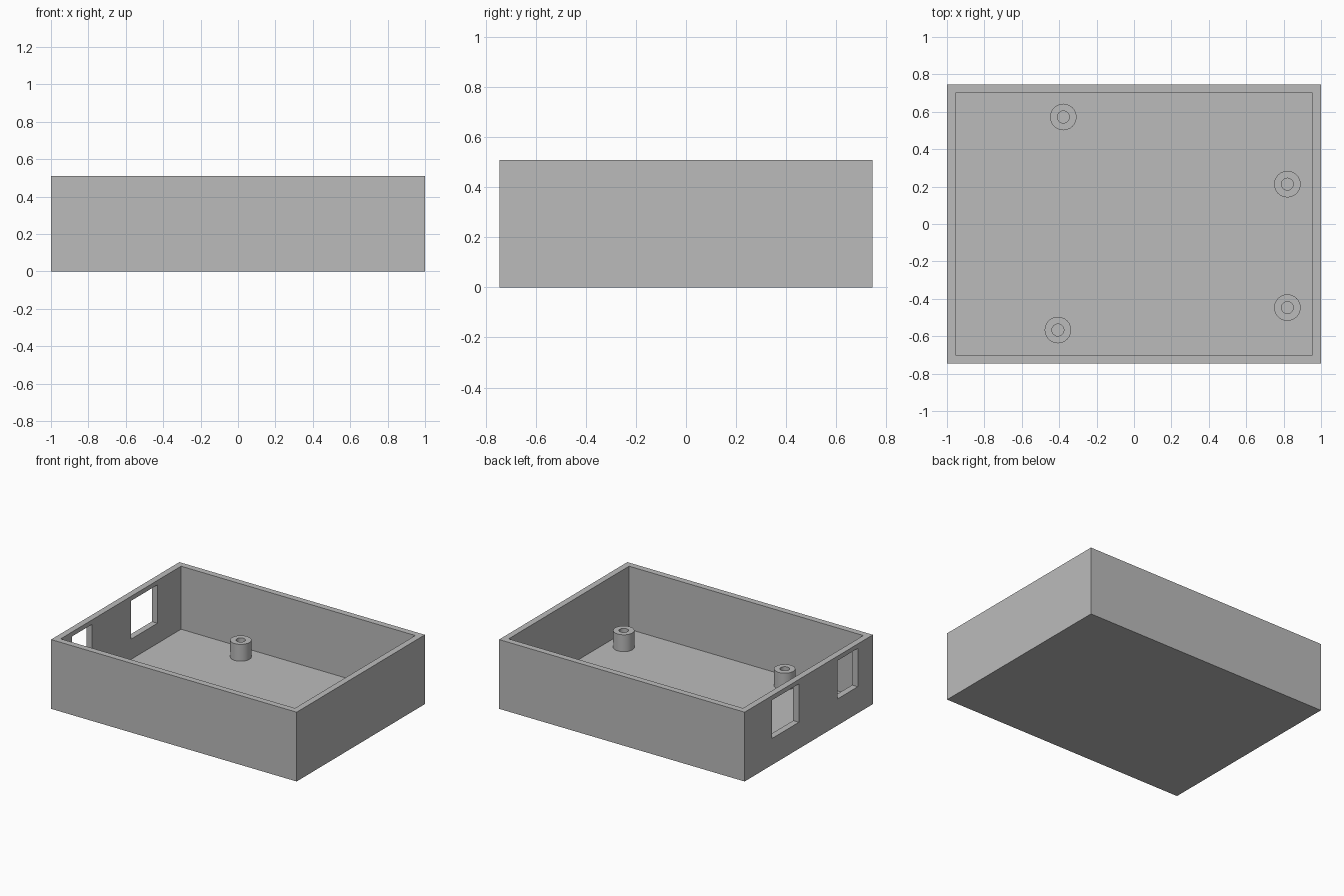
import bpy
import bmesh
from mathutils import Matrix, Vector

cube = bpy.data.objects.get("Cube")
if cube:
    bpy.data.objects.remove(cube, do_unlink=True)

WIDTH, DEPTH, HEIGHT = 2.0, 1.492, 0.51
WALL = 0.046
BOSS_TOP, BOSS_RADIUS, HOLE_RADIUS = 0.17, 0.071, 0.032

grey = bpy.data.materials.new("plain_grey")
grey.use_nodes = True
colour = (0.5, 0.5, 0.5, 1)
grey.diffuse_color = colour
grey.node_tree.nodes["Principled BSDF"].inputs["Base Color"].default_value = colour


def add_object(name, bm):
    bmesh.ops.recalc_face_normals(bm, faces=bm.faces)
    mesh = bpy.data.meshes.new(name)
    bm.to_mesh(mesh)
    bm.free()
    mesh.materials.append(grey)
    obj = bpy.data.objects.new(name, mesh)
    bpy.context.collection.objects.link(obj)
    return obj


def box(size, centre):
    bm = bmesh.new()
    matrix = Matrix.Translation(centre) @ Matrix.Diagonal((*size, 1))
    bmesh.ops.create_cube(bm, size=1, matrix=matrix)
    return bm


def activate(obj):
    bpy.ops.object.select_all(action="DESELECT")
    obj.select_set(True)
    bpy.context.view_layer.objects.active = obj


# Open tray: inset the top face for the rim, then sink it to the floor
bm = box((WIDTH, DEPTH, HEIGHT), (0, 0, HEIGHT / 2))
bm.normal_update()
top = max(bm.faces, key=lambda f: f.calc_center_median().z)
bmesh.ops.inset_region(bm, faces=[top], thickness=WALL, use_even_offset=True)
sunk = bmesh.ops.extrude_face_region(bm, geom=[top])["geom"]
verts = [v for v in sunk if isinstance(v, bmesh.types.BMVert)]
bmesh.ops.translate(bm, verts=verts, vec=Vector((0, 0, WALL - HEIGHT)))
if top.is_valid:
    bmesh.ops.delete(bm, geom=[top], context="FACES_ONLY")
tray = add_object("tray", bm)

# Two rectangular ports through the -x wall
for y_min, y_max in ((0.115, 0.425), (-0.57, -0.333)):
    z_min, z_max = 0.195, 0.477
    cutter = add_object("port_cutter", box(
        (WALL * 4, y_max - y_min, z_max - z_min),
        (-WIDTH / 2, (y_min + y_max) / 2, (z_min + z_max) / 2)))
    cutter.hide_render = True
    mod = tray.modifiers.new("port", "BOOLEAN")
    mod.operation = "DIFFERENCE"
    mod.solver = "EXACT"
    mod.object = cutter
    activate(tray)
    bpy.ops.object.modifier_apply(modifier=mod.name)
    bpy.data.objects.remove(cutter, do_unlink=True)


# Hollow screw bosses standing on the floor
def boss(name, x, y):
    bm = bmesh.new()
    rings = []
    for radius, z in ((BOSS_RADIUS, WALL), (BOSS_RADIUS, BOSS_TOP),
                      (HOLE_RADIUS, BOSS_TOP), (HOLE_RADIUS, WALL)):
        ring = bmesh.ops.create_circle(
            bm, segments=24, radius=radius,
            matrix=Matrix.Translation((x, y, z)))["verts"]
        rings.append(ring)
    for a, b in zip(rings, rings[1:]):
        for i in range(len(a)):
            j = (i + 1) % len(a)
            bm.faces.new((a[i], a[j], b[j], b[i]))
    obj = add_object(name, bm)
    activate(obj)
    bpy.ops.object.shade_smooth_by_angle()


boss("back_right_boss", -0.378, 0.572)
boss("back_left_boss", 0.82, 0.213)
boss("front_left_boss", 0.82, -0.447)
boss("front_right_boss", -0.407, -0.567)
